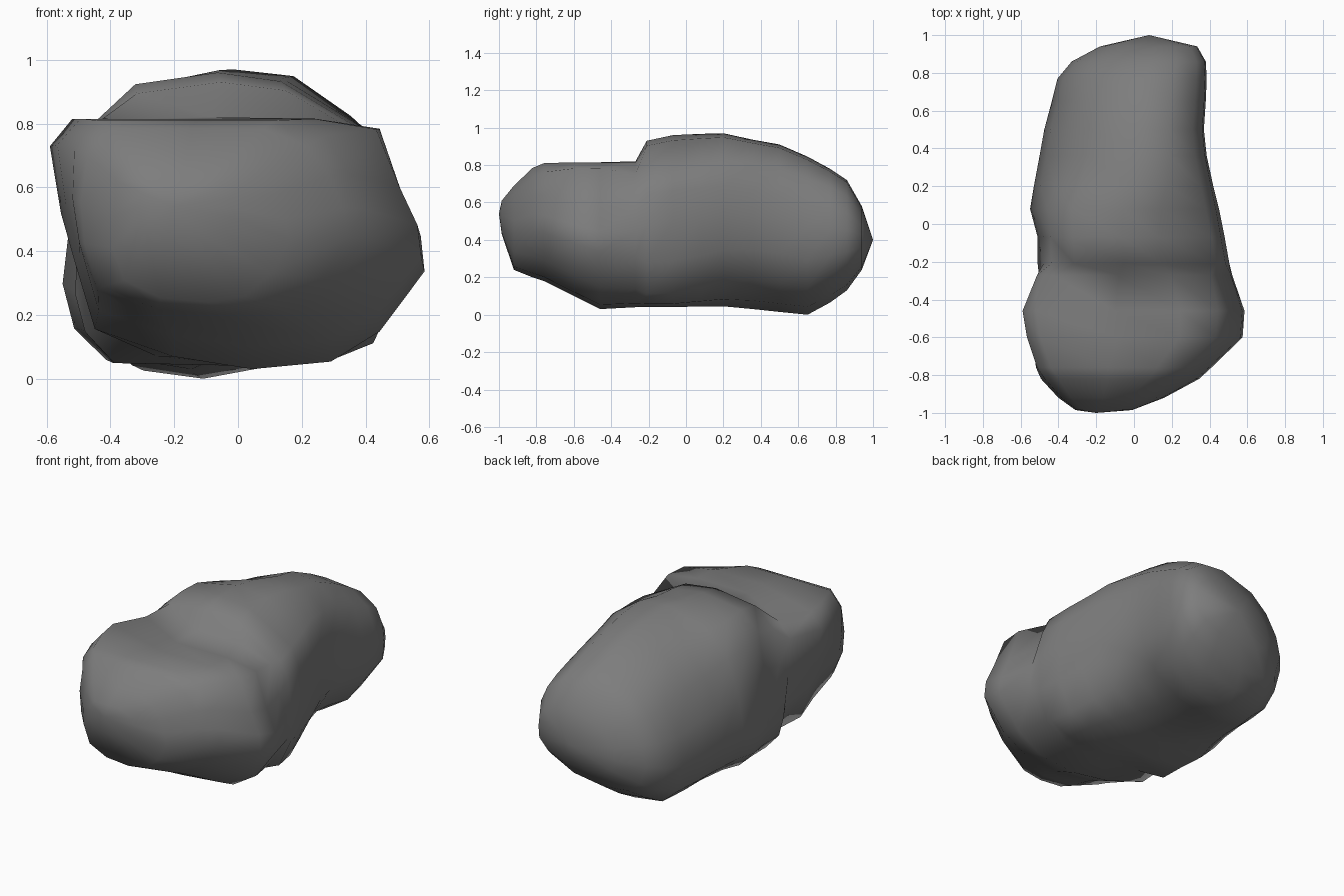
import bpy, bmesh

# Normalised outlines (0..1 across, 0..1 up): blunt nose, flat-topped front, crested middle, right-leaning back
NOSE = [(.54, 0), (.75, .04), (.90, .20), (1, .42), (.98, .58), (.93, .75), (.84, .90), (.68, 1),
        (.42, 1), (.12, 1), (.03, .85), (0, .60), (.01, .38), (.08, .15), (.28, .03)]
FRONT = [(.54, 0), (.75, .03), (.88, .15), (1, .39), (.99, .53), (.94, .7), (.88, .96), (.71, 1),
         (.42, 1), (.06, 1), (0, .89), (.03, .62), (.07, .41), (.12, .16), (.33, .05)]
MIDDLE = [(.54, 0), (.79, .02), (.92, .08), (1, .27), (1, .5), (.98, .68), (.93, .80), (.65, .97),
          (.45, 1), (.19, .96), (.07, .84), (.03, .6), (0, .25), (.03, .12), (.12, .01)]
BACK = [(.40, 0), (.68, .05), (.88, .17), (.99, .35), (1, .55), (.99, .70), (.93, .86), (.78, .98),
        (.58, 1), (.29, .89), (.14, .73), (.04, .53), (0, .33), (.05, .13), (.17, .03)]
OUTLINES = [NOSE, FRONT, MIDDLE, BACK]

# Stations along the boulder: y, left, right, bottom, top, outline blend (0 nose .. 3 back)
STATIONS = [
    (-.985, -.31, -.01, .43, .61, 0),
    (-.92, -.40, .16, .24, .69, 0),
    (-.82, -.495, .345, .20, .785, .1),
    (-.76, -.53, .41, .18, .81, .4),
    (-.60, -.57, .575, .10, .815, .9),
    (-.46, -.59, .585, .03, .815, 1),
    (-.27, -.535, .52, .04, .82, 1.3),
    (-.21, -.51, .505, .04, .93, 2),
    (-.07, -.51, .48, .04, .96, 2),
    (.08, -.55, .45, .045, .967, 2.3),
    (.20, -.53, .42, .045, .97, 2.7),
    (.36, -.50, .385, .03, .935, 3),
    (.50, -.475, .37, .015, .91, 3),
    (.65, -.435, .38, 0, .845, 3),
    (.77, -.405, .385, .065, .78, 3),
    (.86, -.33, .38, .13, .72, 3),
    (.94, -.18, .335, .24, .58, 3),
]


def section(bm, y, left, right, bottom, top, blend):
    k = min(int(blend), 2)
    t = blend - k
    ring = []
    for (au, av), (bu, bv) in zip(OUTLINES[k], OUTLINES[k + 1]):
        u, v = au + (bu - au) * t, av + (bv - av) * t
        ring.append(bm.verts.new((left + (right - left) * u, y, bottom + (top - bottom) * v)))
    return ring


# Loft the boulder through its stations and close each end on a point
bm = bmesh.new()
rings = [section(bm, *s) for s in STATIONS]
n = len(FRONT)
for a, b in zip(rings, rings[1:]):
    for i in range(n):
        j = (i + 1) % n
        bm.faces.new((a[i], a[j], b[j], b[i]))
for ring, tip in ((rings[0], (-.2, -1, .54)), (rings[-1], (.08, 1, .40))):
    t = bm.verts.new(tip)
    for i in range(n):
        bm.faces.new((ring[i], ring[(i + 1) % n], t))
bmesh.ops.recalc_face_normals(bm, faces=bm.faces)
for f in bm.faces:
    f.smooth = True

mesh = bpy.data.meshes.new("boulder")
bm.to_mesh(mesh)
bm.free()
boulder = bpy.data.objects.new("boulder", mesh)
bpy.context.collection.objects.link(boulder)

# Dark stone colour
stone = bpy.data.materials.new("dark_stone")
stone.diffuse_color = (.205, .205, .205, 1)
mesh.materials.append(stone)
